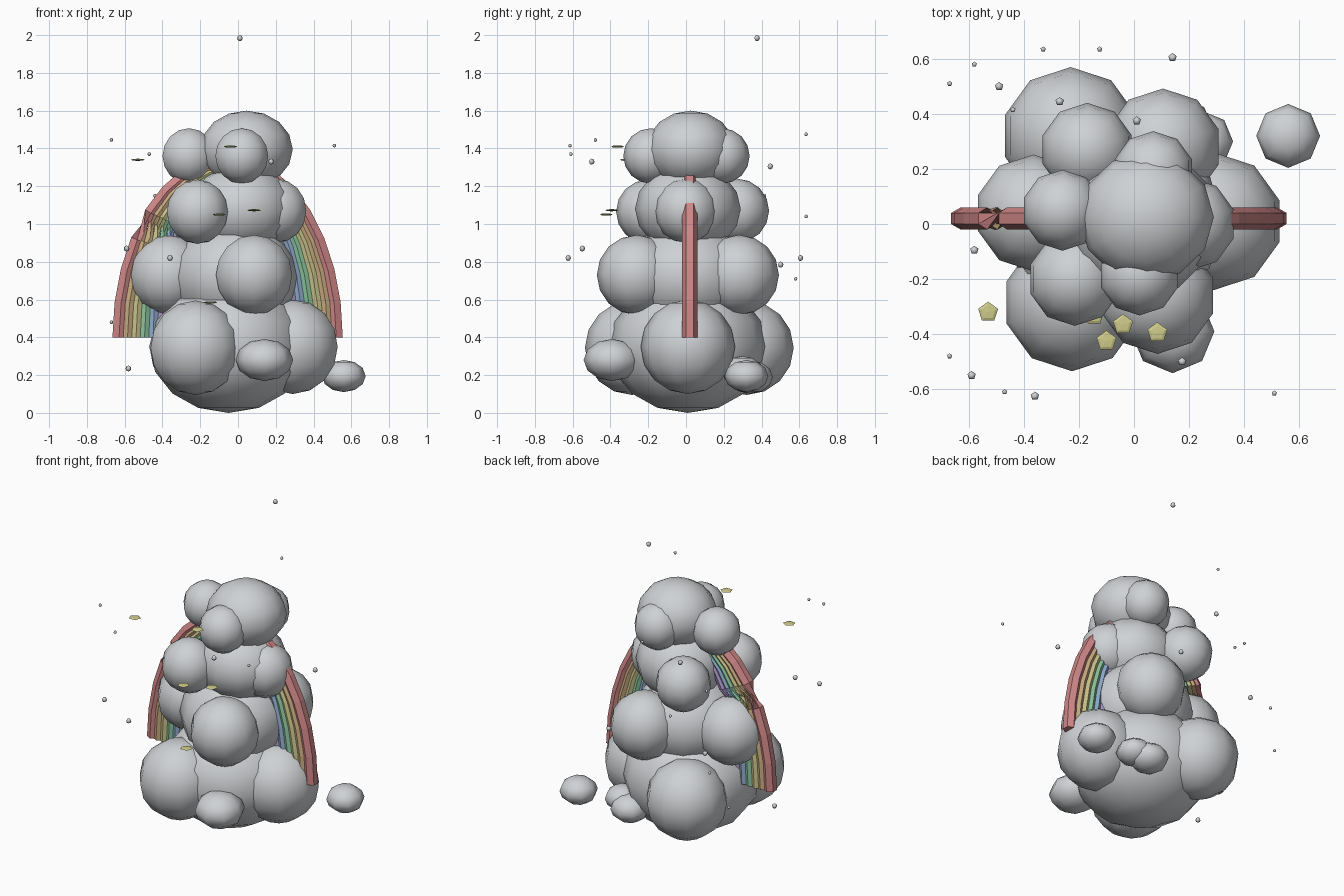
import bpy, bmesh, math
from mathutils import Vector

if "Cube" in bpy.data.objects:
    bpy.data.objects.remove(bpy.data.objects["Cube"])


def material(name, rgb):
    m = bpy.data.materials.new(name)
    m.diffuse_color = (*rgb, 1)
    m.use_nodes = True
    m.node_tree.nodes["Principled BSDF"].inputs["Base Color"].default_value = m.diffuse_color
    return m


CLOUD = material("cloud_grey", (0.62, 0.64, 0.66))
STAR = material("star_yellow", (0.62, 0.60, 0.26))
BANDS = [("red", (0.62, 0.24, 0.24)), ("orange", (0.60, 0.42, 0.22)),
         ("yellow", (0.60, 0.56, 0.26)), ("green", (0.26, 0.56, 0.34)),
         ("blue", (0.28, 0.42, 0.62)), ("purple", (0.42, 0.30, 0.58))]


def add_mesh(name, bm, mat):
    bmesh.ops.recalc_face_normals(bm, faces=bm.faces)
    me = bpy.data.meshes.new(name)
    bm.to_mesh(me)
    bm.free()
    me.materials.append(mat)
    ob = bpy.data.objects.new(name, me)
    bpy.context.collection.objects.link(ob)
    return ob


def ball(name, loc, radii, seg, rings, mat=CLOUD, smooth=True):
    """Scaled low-poly sphere with a vertex on the +y axis."""
    bm = bmesh.new()
    bmesh.ops.create_uvsphere(bm, u_segments=seg, v_segments=rings, radius=1)
    for v in bm.verts:
        x, y, z = v.co
        # turn so that one corner points along y
        a = math.atan2(y, x)
        v.co = (x * radii[0], y * radii[1], z * radii[2])
    ob = add_mesh(name, bm, mat)
    ob.location = loc
    for p in ob.data.polygons:
        p.use_smooth = smooth
    return ob


# Cloud tiers: a squashed core with three round puffs around it
TIERS = [
    ((-0.05, 0.01, 0.35), (0.42, 0.42, 0.35), 0.25,
     [(0.29, 0.01, 0.35), (-0.23, 0.32, 0.345), (-0.225, -0.285, 0.345)]),
    ((-0.02, 0.01, 0.72), (0.34, 0.34, 0.29), 0.212,
     [(0.085, -0.26, 0.73), (0.105, 0.28, 0.73), (-0.365, 0.04, 0.73)]),
    ((0.02, 0.01, 1.08), (0.28, 0.28, 0.235), 0.17,
     [(0.20, 0.0, 1.07), (-0.215, -0.20, 1.065), (-0.17, 0.27, 1.07)]),
    ((0.045, 0.025, 1.395), (0.245, 0.235, 0.205), 0.147,
     [(-0.26, 0.05, 1.36), (0.02, -0.185, 1.36), (0.07, 0.19, 1.36)]),
]
for i, (core, radii, r, puffs) in enumerate(TIERS):
    ball(f"cloud_core_{i + 1}", core, radii, 12, 8)
    for j, p in enumerate(puffs):
        ball(f"cloud_puff_{i + 1}_{j + 1}", p, (r, r, r), 10, 8)

# Small flattened wisps near the bottom
WISPS = [((0.14, -0.39, 0.28), 0.152), ((0.56, 0.32, 0.195), 0.116),
         ((0.17, 0.34, 0.19), 0.12), ((0.25, 0.30, 0.22), 0.11)]
for i, (p, r) in enumerate(WISPS):
    ball(f"cloud_wisp_{i + 1}", p, (r, r, r * 0.73), 8, 6)

# Rainbow: hexagonal tubes swept along half ellipses
STEPS, TUBE = 16, 0.04
for i, (colour, rgb) in enumerate(BANDS):
    a, b = 0.575 - 0.045 * i, 0.93 - 0.02 * i
    bm = bmesh.new()
    loops = []
    for s in range(STEPS + 1):
        t = math.pi * s / STEPS
        c = Vector((-0.055 + a * math.cos(t), 0.02, 0.4 + b * math.sin(t)))
        n = Vector((b * math.cos(t), 0, a * math.sin(t))).normalized()
        turn = math.radians(120) if s > 12 else 0   # twisted segment on the left
        loops.append([bm.verts.new(
            c + TUBE * (n * math.sin(k * math.pi / 3 + turn)
                        + Vector((0, math.cos(k * math.pi / 3 + turn), 0))))
            for k in range(6)])
    for p, q in zip(loops, loops[1:]):
        for k in range(6):
            bm.faces.new((p[k], p[k - 1], q[k - 1], q[k]))
    bm.faces.new(loops[0])
    bm.faces.new(loops[-1])
    add_mesh(f"rainbow_band_{colour}", bm, material(f"rainbow_{colour}", rgb))

# Flat five-sided sparkles
for i, p in enumerate([(-0.53, -0.32, 1.34), (-0.04, -0.365, 1.41), (-0.1, -0.425, 1.05),
                       (0.085, -0.395, 1.073), (-0.145, -0.33, 0.585)]):
    ball(f"sparkle_{i + 1}", p, (0.038, 0.038, 0.006), 5, 4, STAR, False)

# Floating droplets, large then small
LARGE = [(0.01, 0.375, 1.984), (-0.49, 0.5, 0.785), (-0.27, 0.445, 1.305),
         (-0.59, -0.55, 0.87), (-0.36, -0.625, 0.82), (0.175, -0.5, 1.33),
         (0.14, 0.605, 0.82), (-0.58, -0.095, 0.235)]
SMALL = [(-0.67, -0.48, 1.445), (-0.47, -0.61, 1.37), (0.51, -0.615, 1.415),
         (-0.44, 0.415, 1.15), (-0.67, 0.51, 0.48), (-0.58, 0.58, 0.71),
         (-0.125, 0.635, 1.475), (-0.33, 0.635, 1.04)]
for size, r, group in (("large", 0.016, LARGE), ("small", 0.01, SMALL)):
    for i, p in enumerate(group):
        ball(f"droplet_{size}_{i + 1}", p, (r, r, r), 5, 4)
